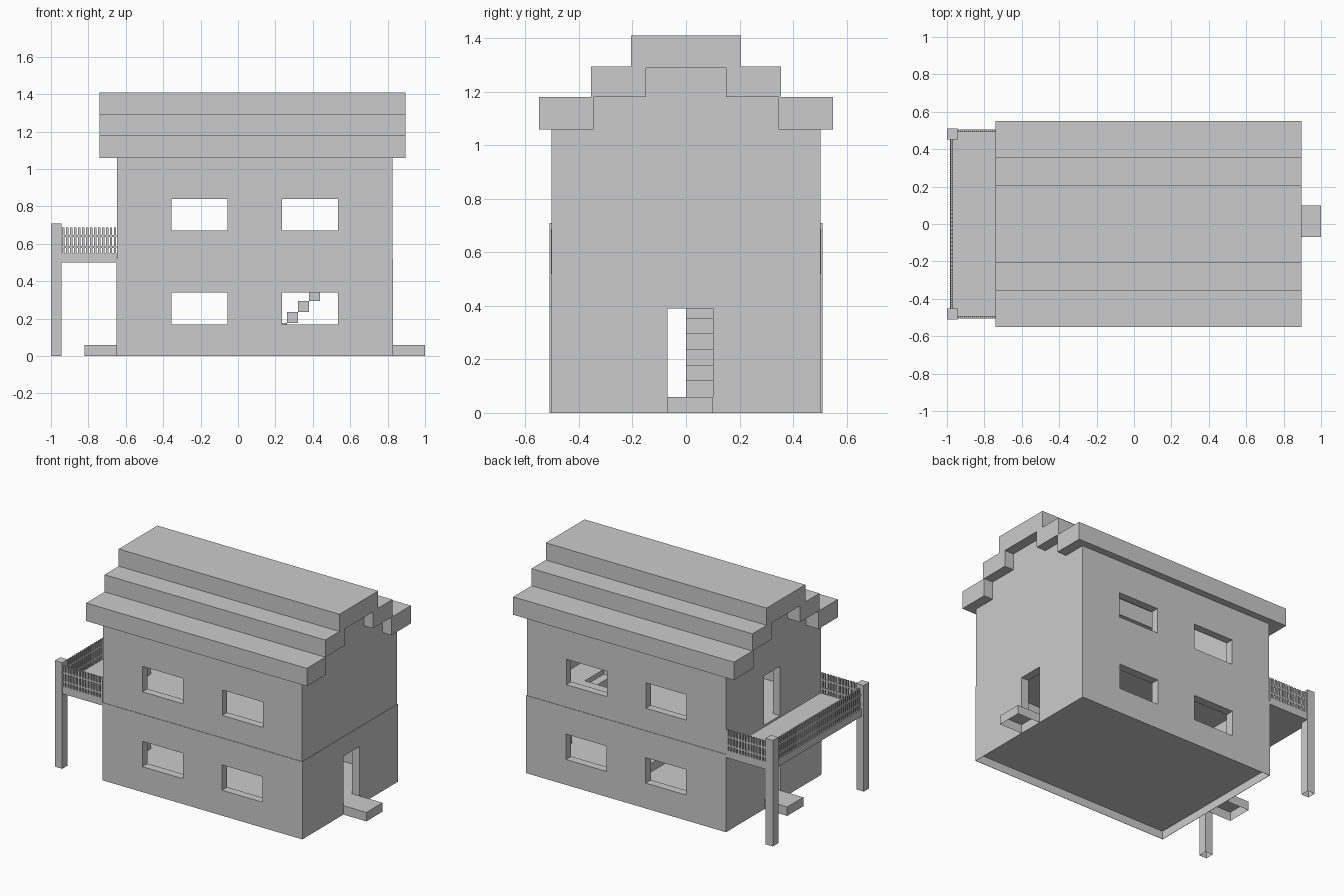
import bpy, bmesh

cube = bpy.data.objects.get("Cube")
if cube:
    bpy.data.objects.remove(cube, do_unlink=True)

# One plain grey for everything
grey = bpy.data.materials.new("plain_grey")
grey.use_nodes = True
COLOUR = (0.6, 0.6, 0.6, 1)
grey.diffuse_color = COLOUR
grey.node_tree.nodes["Principled BSDF"].inputs["Base Color"].default_value = COLOUR


def finish(name, bm):
    bmesh.ops.recalc_face_normals(bm, faces=bm.faces)
    mesh = bpy.data.meshes.new(name)
    bm.to_mesh(mesh)
    bm.free()
    mesh.materials.append(grey)
    obj = bpy.data.objects.new(name, mesh)
    bpy.context.collection.objects.link(obj)
    return obj


def add_box(bm, x, y, z, open_bottom=False):
    """Add a box from its (low, high) range on each axis."""
    verts = bmesh.ops.create_cube(bm, size=1)["verts"]
    for v in verts:
        for axis, (low, high) in enumerate((x, y, z)):
            v.co[axis] = high if v.co[axis] > 0 else low
    if open_bottom:
        faces = {f for v in verts for f in v.link_faces}
        base = [f for f in faces if all(v.co.z == z[0] for v in f.verts)]
        bmesh.ops.delete(bm, geom=base, context='FACES_ONLY')


def boxes(name, *ranges, open_bottom=False):
    bm = bmesh.new()
    for r in ranges:
        add_box(bm, *r, open_bottom=open_bottom)
    return finish(name, bm)


def extrude(name, profile, x0, x1):
    """Extrude a (y, z) outline along x."""
    bm = bmesh.new()
    face = bm.faces.new([bm.verts.new((x0, y, z)) for y, z in profile])
    new = bmesh.ops.extrude_face_region(bm, geom=[face])["geom"]
    for v in new:
        if isinstance(v, bmesh.types.BMVert):
            v.co.x = x1
    return finish(name, bm)


def mirrored(half):
    return half + [(-y, z) for y, z in reversed(half)]


def cut(obj, *ranges):
    """Subtract boxes that do not touch each other."""
    cutter = boxes("cutter", *ranges)
    cutter.hide_render = True
    mod = obj.modifiers.new("cut", 'BOOLEAN')
    mod.operation = 'DIFFERENCE'
    mod.solver = 'EXACT'
    mod.object = cutter
    graph = bpy.context.evaluated_depsgraph_get()
    mesh = bpy.data.meshes.new_from_object(obj.evaluated_get(graph))
    obj.modifiers.clear()
    obj.data = mesh
    bpy.data.objects.remove(cutter, do_unlink=True)


WEST, EAST, SIDE = -0.65, 0.83, 0.505
WALL, BASE, FLOOR = 0.055, 0.06, 0.56
DOOR_Y = (-0.07, 0.10)
inside_x = (WEST + WALL, EAST - WALL)
inside_y = (-SIDE + WALL, SIDE - WALL)


def windows(low):
    return [((x, x + 0.3), (-1, 1), (low, low + 0.17)) for x in (-0.355, 0.235)]


# Ground storey, hollow under its floor
lower = boxes("lower_storey", ((WEST, EAST), (-SIDE, SIDE), (0, 0.52)))
cut(lower, (inside_x, inside_y, (BASE, 1)))
cut(lower, ((WEST + 0.002, EAST - 0.002), (-SIDE + 0.002, SIDE - 0.002), (-1, 0.055)))
cut(lower, *windows(0.17))
cut(lower, ((-2, 2), DOOR_Y, (BASE, 0.39)))

# Upper storey with stepped gables, slightly set back
half = [(SIDE - 0.003, 0.52), (SIDE - 0.003, 1.06), (0.345, 1.06),
        (0.345, 1.18), (0.15, 1.18), (0.15, 1.295)]
upper = extrude("upper_storey", mirrored(half), WEST + 0.003, EAST - 0.003)
cut(upper, (inside_x, inside_y, (FLOOR, 2)))
cut(upper, *windows(0.67))
cut(upper, ((-2, 0), DOOR_Y, (FLOOR, 0.89)))
cut(upper, ((0.30, 0.61), (0, 0.2), (0.4, 0.7)))

# Stepped roof shell
outer = [(0.55, 1.06), (0.55, 1.18), (0.355, 1.18),
         (0.355, 1.295), (0.205, 1.295), (0.205, 1.41)]
inner = [(0.345, 1.06), (0.345, 1.18), (0.15, 1.18), (0.15, 1.29)]
extrude("roof", mirrored(outer) + mirrored(inner)[::-1], -0.74, 0.895)

# Staircase of stacked blocks
RISE = 0.0585
boxes("staircase", *[((0.145 + i * RISE, 0.145 + (i + 1) * RISE), (0, 0.2),
                      (BASE + i * RISE, BASE + (i + 1) * RISE)) for i in range(8)])

# Door steps at both ends
boxes("door_steps", ((EAST, 1.0), DOOR_Y, (0, BASE)),
      ((-0.82, WEST), DOOR_Y, (0, BASE)), open_bottom=True)

# Balcony deck and corner posts
boxes("balcony_deck", ((-0.985, WEST), (-0.505, 0.505), (0.5, 0.55)))
boxes("balcony_posts", *[((-1.0, -0.945), y, (0, 0.71))
                         for y in ((-0.51, -0.452), (0.452, 0.51))], open_bottom=True)

# Balcony railings: two rails and a row of balusters on each open side
bm = bmesh.new()
RAILS = ((0.577, 0.588), (0.636, 0.647))
PITCH, THICK = 0.0213, 0.012
for y in (-0.505, 0.493):
    for z in RAILS:
        add_box(bm, (-0.945, WEST), (y, y + THICK), z)
    for i in range(14):
        x = -0.940 + i * PITCH
        add_box(bm, (x, x + THICK), (y, y + THICK), (0.55, 0.687))
for z in RAILS:
    add_box(bm, (-0.98, -0.968), (-0.452, 0.452), z)
for i in range(42):
    y = -0.443 + i * PITCH
    add_box(bm, (-0.98, -0.968), (y, y + THICK), (0.55, 0.687))
finish("balcony_railing", bm)
